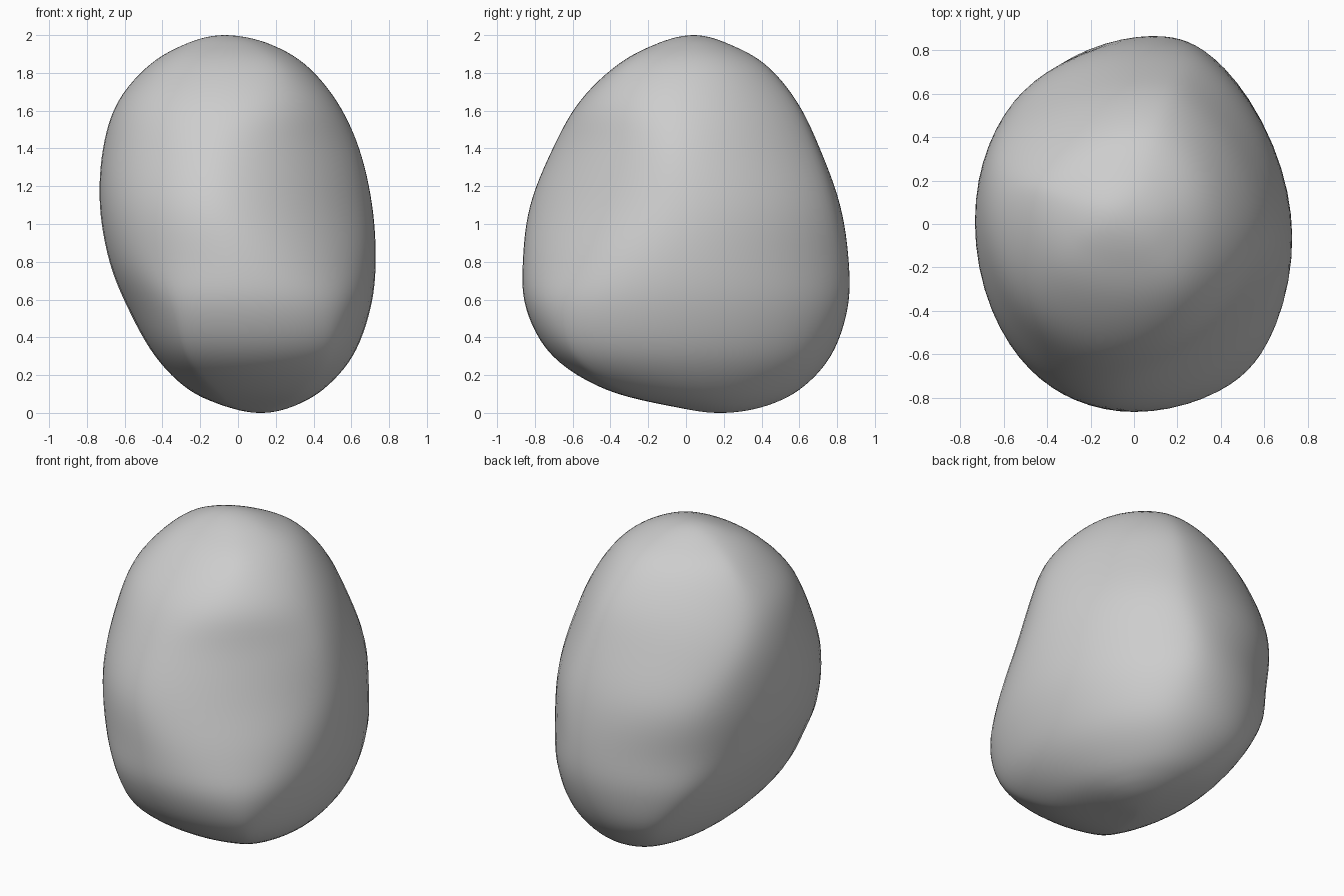
import bpy, bmesh, math
from mathutils import Vector

cube = bpy.data.objects.get("Cube")
if cube:
    bpy.data.objects.remove(cube, do_unlink=True)

# Outline reach at each height, every 30 degrees from the left side (+x)
# round by the back (+y): (z, twelve reaches)
LEVELS = [
    (0.03, 0.28, 0.36, 0.41, 0.40, 0.31, 0.17, 0.05, 0.02, 0.02, 0.05, 0.13, 0.20),
    (0.12, 0.45, 0.51, 0.59, 0.60, 0.53, 0.39, 0.26, 0.30, 0.38, 0.42, 0.48, 0.48),
    (0.30, 0.61, 0.66, 0.75, 0.77, 0.72, 0.58, 0.44, 0.56, 0.68, 0.71, 0.76, 0.72),
    (0.55, 0.705, 0.74, 0.845, 0.86, 0.80, 0.71, 0.58, 0.69, 0.82, 0.85, 0.865, 0.81),
    (0.80, 0.735, 0.75, 0.855, 0.865, 0.805, 0.75, 0.68, 0.765, 0.84, 0.87, 0.83, 0.785),
    (1.10, 0.72, 0.725, 0.825, 0.815, 0.805, 0.775, 0.735, 0.78, 0.83, 0.83, 0.74, 0.70),
    (1.40, 0.65, 0.635, 0.715, 0.71, 0.705, 0.745, 0.715, 0.72, 0.725, 0.71, 0.635, 0.62),
    (1.65, 0.53, 0.525, 0.585, 0.59, 0.58, 0.64, 0.635, 0.62, 0.595, 0.565, 0.55, 0.53),
    (1.85, 0.355, 0.37, 0.405, 0.42, 0.42, 0.475, 0.46, 0.43, 0.39, 0.355, 0.37, 0.355),
    (1.96, 0.15, 0.165, 0.19, 0.21, 0.235, 0.265, 0.26, 0.23, 0.18, 0.14, 0.135, 0.135),
]
SIDES, SEGMENTS, STEPS = 12, 64, 6
WEIGHTS = (1, 1, 1, 1, 0.9, 0.6, 0.3)   # damping of the finer ripples
LOW_TIP, HIGH_TIP = Vector((0.12, 0.18, 0.0)), Vector((-0.07, 0.04, 2.0))


def angle(i):
    return 2 * math.pi * i / SIDES


def pole(tip):
    """A level shrunk to a single point."""
    return (tip.z,) + tuple(tip.x * math.cos(angle(i)) + tip.y * math.sin(angle(i))
                            for i in range(SIDES))


def beyond(level):
    """The level continued through a pole to the opposite side."""
    return (level[0],) + tuple(-level[1 + (i + SIDES // 2) % SIDES] for i in range(SIDES))


def blend(a, b, c, d, t):
    """Catmull-Rom blend between levels b and c."""
    return [0.5 * (2 * q + (r - p) * t + (2 * p - 5 * q + 4 * r - s) * t * t
                   + (3 * q - p - 3 * r + s) * t ** 3)
            for p, q, r, s in zip(a, b, c, d)]


def ring(level):
    """Smooth closed outline touching the reaches of a level."""
    z, reach = level[0], level[1:]
    terms = []
    for k, weight in enumerate(WEIGHTS):
        scale = weight * (1 if k in (0, SIDES // 2) else 2) / SIDES
        ca = scale * sum(h * math.cos(k * angle(i)) for i, h in enumerate(reach))
        sa = scale * sum(h * math.sin(k * angle(i)) for i, h in enumerate(reach))
        terms.append((k, ca, sa))
    points = []
    for j in range(SEGMENTS):
        t = 2 * math.pi * j / SEGMENTS
        h = sum(ca * math.cos(k * t) + sa * math.sin(k * t) for k, ca, sa in terms)
        dh = sum(k * (sa * math.cos(k * t) - ca * math.sin(k * t)) for k, ca, sa in terms)
        points.append(Vector((h * math.cos(t) - dh * math.sin(t),
                              h * math.sin(t) + dh * math.cos(t), z)))
    return points


# Levels with both poles, continued past each end so the caps are round
levels = [beyond(LEVELS[0]), pole(LOW_TIP), *LEVELS, pole(HIGH_TIP), beyond(LEVELS[-1])]

# Loft the boulder
bm = bmesh.new()
rings = []
for n in range(1, len(levels) - 2):
    for s in range(STEPS):
        if n == 1 and s == 0:
            continue
        outline = ring(blend(*levels[n - 1:n + 3], s / STEPS))
        rings.append([bm.verts.new(p) for p in outline])
for lower, upper in zip(rings, rings[1:]):
    for j in range(SEGMENTS):
        k = (j + 1) % SEGMENTS
        bm.faces.new((lower[j], lower[k], upper[k], upper[j]))
low_tip, high_tip = bm.verts.new(LOW_TIP), bm.verts.new(HIGH_TIP)
for j in range(SEGMENTS):
    k = (j + 1) % SEGMENTS
    bm.faces.new((low_tip, rings[0][k], rings[0][j]))
    bm.faces.new((high_tip, rings[-1][j], rings[-1][k]))

# Soften the surface between the caps
inner = [v for v in bm.verts if 0.05 < v.co.z < 1.95]
for _ in range(4):
    bmesh.ops.smooth_vert(bm, verts=inner, factor=0.5,
                          use_axis_x=True, use_axis_y=True, use_axis_z=True)
for face in bm.faces:
    face.smooth = True
bmesh.ops.recalc_face_normals(bm, faces=bm.faces)
mesh = bpy.data.meshes.new("boulder")
bm.to_mesh(mesh)
bm.free()
boulder = bpy.data.objects.new("boulder", mesh)
bpy.context.collection.objects.link(boulder)

# Plain grey stone
stone = bpy.data.materials.new("grey_stone")
stone.use_nodes = True
colour = (0.61, 0.61, 0.61, 1.0)
stone.diffuse_color = colour
stone.node_tree.nodes["Principled BSDF"].inputs["Base Color"].default_value = colour
mesh.materials.append(stone)
